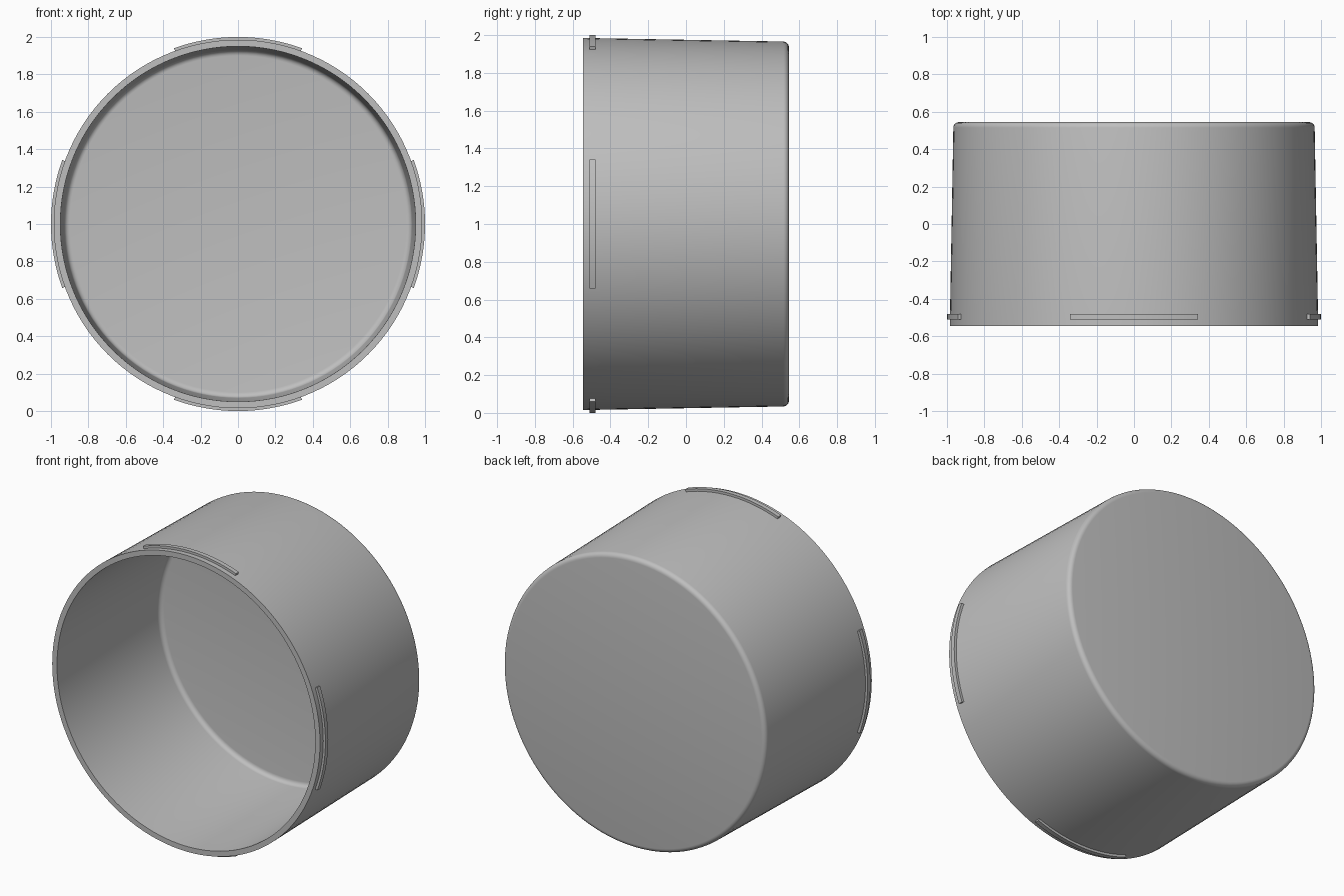
import bpy
import math

cube = bpy.data.objects.get("Cube")
if cube:
    bpy.data.objects.remove(cube, do_unlink=True)

CENTRE_Z = 1.0

grey = bpy.data.materials.new("plain grey")
grey.use_nodes = True
colour = (0.52, 0.52, 0.52, 1)
grey.diffuse_color = colour
grey.node_tree.nodes["Principled BSDF"].inputs["Base Color"].default_value = colour


def revolve(name, profile, start, sweep, steps, closed_profile):
    """Turn (radius, y) points about the y axis; a full sweep joins up."""
    full = sweep >= math.tau - 1e-6
    rings = steps if full else steps + 1
    n = len(profile)
    verts, faces = [], []
    for i in range(rings):
        a = start + sweep * i / steps
        verts += [(r * math.cos(a), y, CENTRE_Z + r * math.sin(a)) for r, y in profile]
    for i in range(steps):
        j = (i + 1) % rings
        for k in range(n if closed_profile else n - 1):
            m = (k + 1) % n
            faces.append((i * n + k, i * n + m, j * n + m, j * n + k))
    if full:
        # flat discs over both ends of the profile
        faces.append([i * n for i in range(rings)])
        faces.append([i * n + n - 1 for i in reversed(range(rings))])
    else:
        faces.append(list(reversed(range(n))))
        faces.append([(rings - 1) * n + k for k in range(n)])
    mesh = bpy.data.meshes.new(name)
    mesh.from_pydata(verts, [], faces)
    mesh.materials.append(grey)
    obj = bpy.data.objects.new(name, mesh)
    bpy.context.collection.objects.link(obj)
    # consistent outward normals and smooth sides
    bpy.ops.object.select_all(action="DESELECT")
    obj.select_set(True)
    bpy.context.view_layer.objects.active = obj
    bpy.ops.object.mode_set(mode="EDIT")
    bpy.ops.mesh.select_all(action="SELECT")
    bpy.ops.mesh.normals_make_consistent(inside=False)
    bpy.ops.object.mode_set(mode="OBJECT")
    bpy.ops.object.shade_smooth_by_angle(angle=math.radians(30))
    return obj


def fillet(r, y, size, steps=5):
    """Rounded corner from the wall (radius r) to the end plane at y."""
    angles = [math.pi / 2 * i / steps for i in range(steps + 1)]
    return [(r - size + size * math.cos(a), y - size + size * math.sin(a)) for a in angles]


# Tapered cup: inside floor, inner wall, rim, outer wall, closed back
inside = list(reversed(fillet(0.93, 0.51, 0.03)))
outside = fillet(0.966, 0.545, 0.03)
profile = inside + [(0.95, -0.545), (0.985, -0.545)] + outside
revolve("cup_body", profile, 0, math.tau, 120, False)

# Four curved locking tabs round the rim
tab_profile = [(0.97, -0.51), (1.0, -0.51), (1.0, -0.48), (0.97, -0.48)]
half = math.radians(20)
for side, turn in (("left", 0), ("top", 1), ("right", 2), ("bottom", 3)):
    revolve(side + "_tab", tab_profile, turn * math.pi / 2 - half, 2 * half, 16, True)
